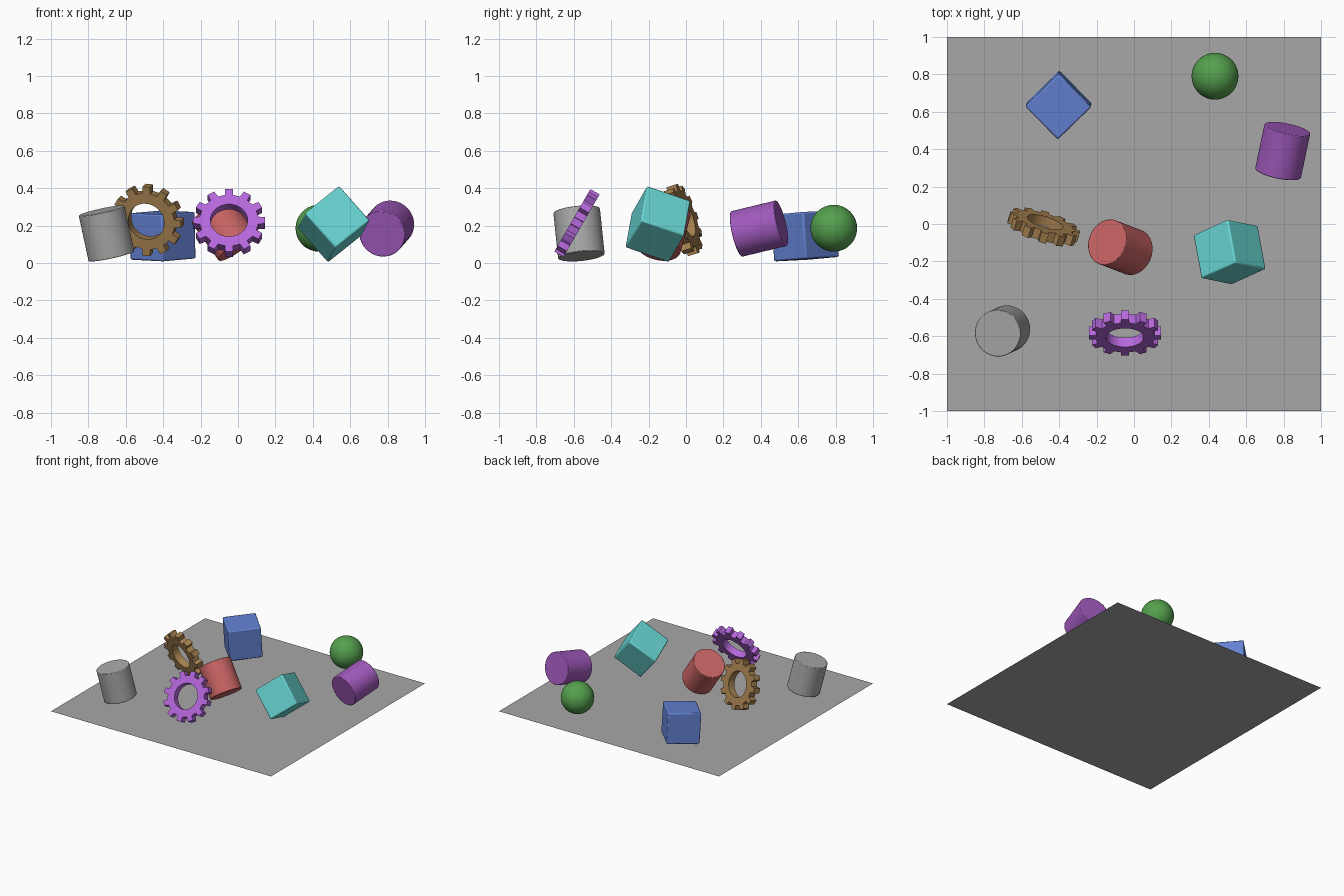
import bpy, bmesh, math
from mathutils import Vector, Matrix

cube = bpy.data.objects.get("Cube")
if cube:
    bpy.data.objects.remove(cube, do_unlink=True)


def material(name, r, g, b):
    mat = bpy.data.materials.new(name)
    mat.use_nodes = True
    mat.diffuse_color = (r, g, b, 1)
    mat.node_tree.nodes["Principled BSDF"].inputs["Base Color"].default_value = (r, g, b, 1)
    return mat


grey = material("grey", 0.39, 0.39, 0.39)
blue = material("blue", 0.125, 0.22, 0.64)
red = material("red", 0.6, 0.13, 0.13)
green = material("green", 0.09, 0.35, 0.075)
violet = material("violet", 0.35, 0.1, 0.5)
orchid = material("orchid", 0.47, 0.14, 0.72)
cyan = material("cyan", 0.14, 0.67, 0.65)
brown = material("brown", 0.38, 0.22, 0.08)

SIZE = 0.25


def pose(centre, axis, hint=(1, 0, 0)):
    """Matrix whose local z follows axis and whose local x leans to hint."""
    z = Vector(axis).normalized()
    y = z.cross(Vector(hint)).normalized()
    x = y.cross(z)
    rot = Matrix((x, y, z)).transposed().to_4x4()
    return Matrix.Translation(centre) @ rot


def finish(name, bm, mat, matrix, bevel=0, smooth=True):
    bmesh.ops.recalc_face_normals(bm, faces=bm.faces)
    mesh = bpy.data.meshes.new(name)
    bm.to_mesh(mesh)
    bm.free()
    mesh.materials.append(mat)
    obj = bpy.data.objects.new(name, mesh)
    bpy.context.collection.objects.link(obj)
    obj.matrix_world = matrix
    if bevel:
        mod = obj.modifiers.new("soft_edges", "BEVEL")
        mod.width = bevel
        mod.segments = 2
        mod.limit_method = "ANGLE"
        mod.angle_limit = math.radians(40)
    if smooth:
        bpy.ops.object.select_all(action="DESELECT")
        obj.select_set(True)
        bpy.context.view_layer.objects.active = obj
        bpy.ops.object.shade_smooth_by_angle(angle=math.radians(35))
    return obj


def block(name, mat, centre, axis, hint):
    bm = bmesh.new()
    bmesh.ops.create_cube(bm, size=SIZE)
    finish(name, bm, mat, pose(centre, axis, hint), 0.009)


def drum(name, mat, centre, axis):
    bm = bmesh.new()
    bmesh.ops.create_cone(bm, cap_ends=True, segments=48, radius1=SIZE / 2,
                          radius2=SIZE / 2, depth=SIZE)
    finish(name, bm, mat, pose(centre, axis), 0.004)


def gear(name, mat, centre, axis, teeth=12, tip=0.194, root=0.158, hole=0.1, width=0.057):
    """Ring with tapered teeth; one tooth points along local y."""
    bm = bmesh.new()
    pitch = math.tau / teeth
    corners = [(-0.27, root), (-0.2, tip), (0.2, tip), (0.27, root)]
    outline = [(math.pi / 2 + (i + f) * pitch, r) for i in range(teeth) for f, r in corners]

    def ring(points, z):
        return [bm.verts.new((r * math.cos(a), r * math.sin(a), z)) for a, r in points]

    bore = [(a, hole) for a, r in outline]
    loops = [ring(outline, width / 2), ring(outline, -width / 2),
             ring(bore, -width / 2), ring(bore, width / 2)]
    n = len(outline)
    for k in range(4):
        a, b = loops[k], loops[(k + 1) % 4]
        for i in range(n):
            j = (i + 1) % n
            bm.faces.new((a[i], a[j], b[j], b[i]))
    finish(name, bm, mat, pose(centre, axis))


# Ground sheet
bm = bmesh.new()
bmesh.ops.create_grid(bm, x_segments=1, y_segments=1, size=1)
finish("floor_sheet", bm, grey, Matrix.Identity(4), smooth=False)

# Ball
bm = bmesh.new()
bmesh.ops.create_uvsphere(bm, u_segments=48, v_segments=24, radius=SIZE / 2)
finish("green_ball", bm, green, Matrix.Translation((0.433, 0.79, 0.186)))

# Tumbled cubes
block("blue_cube", blue, (-0.403, 0.636, 0.145), (-0.02, -0.07, 1), (0.7, -0.72, 0))
block("cyan_cube", cyan, (0.511, -0.15, 0.208), (0.17, -0.93, 0.32), (0.65, -0.13, -0.74))

# Tilted cylinders
drum("grey_cylinder", grey, (-0.703, -0.572, 0.158), (-0.21, -0.1, 0.97))
drum("red_cylinder", red, (-0.073, -0.124, 0.185), (-0.57, 0.22, 0.79))
drum("violet_cylinder", violet, (0.795, 0.39, 0.184), (0.2, 0.95, 0.23))

# Leaning gears
gear("orchid_gear", orchid, (-0.048, -0.583, 0.214), (0, -0.866, 0.5))
gear("brown_gear", brown, (-0.483, -0.016, 0.23), (0.28, 0.915, 0.29), )
